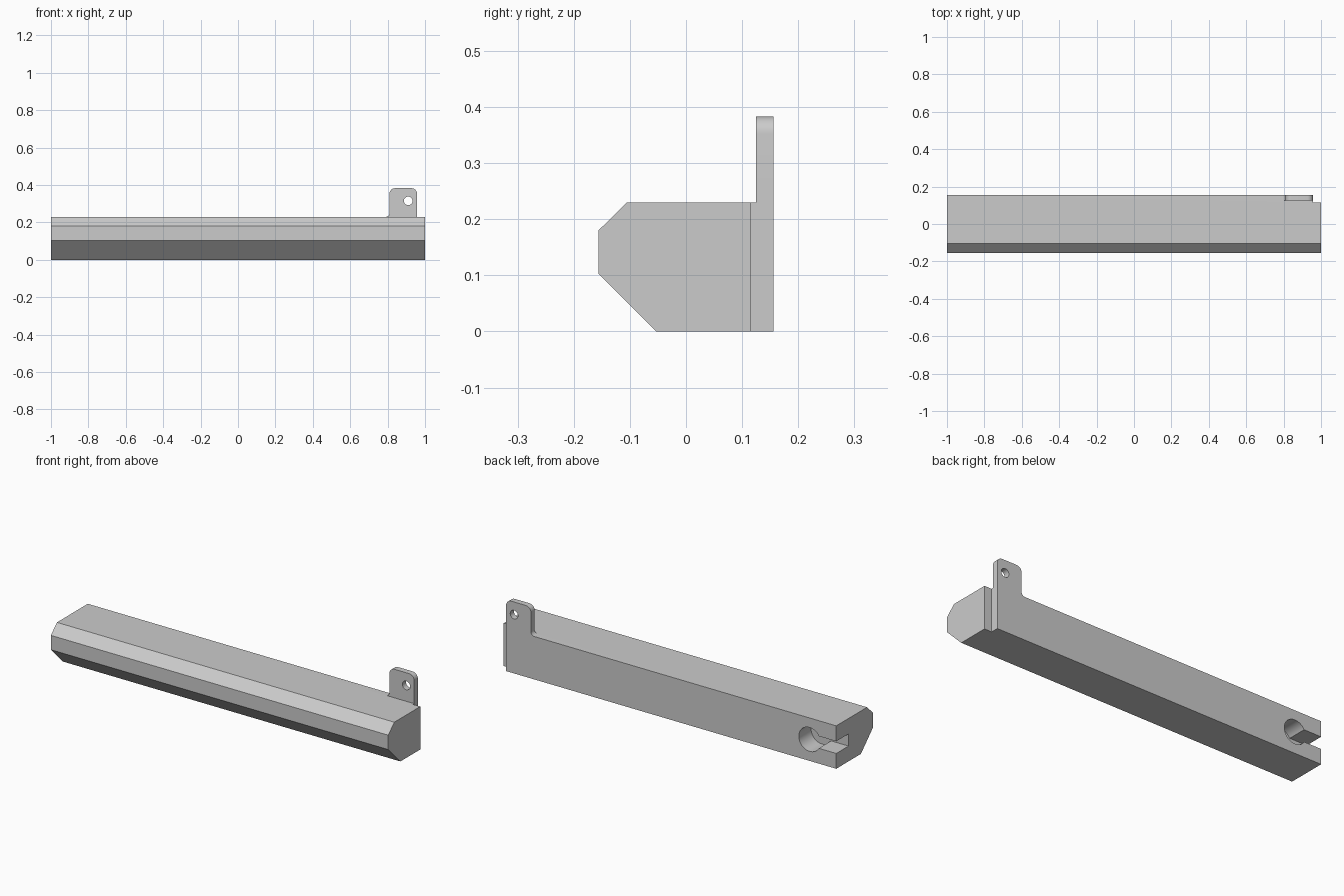
import bpy, bmesh
from math import sin, cos, pi
from mathutils import Vector

cube = bpy.data.objects.get("Cube")
if cube:
    bpy.data.objects.remove(cube, do_unlink=True)

grey = bpy.data.materials.new("plain grey")
grey.use_nodes = True
colour = (0.6, 0.6, 0.6, 1)
grey.diffuse_color = colour
grey.node_tree.nodes["Principled BSDF"].inputs["Base Color"].default_value = colour

BACK, TOP, NOTCH_X = 0.156, 0.23, 0.957


def prism(name, points, push):
    """Extrude a closed outline of 3D points along the push vector."""
    bm = bmesh.new()
    face = bm.faces.new([bm.verts.new(p) for p in points])
    moved = bmesh.ops.extrude_face_region(bm, geom=[face])["geom"]
    bmesh.ops.translate(bm, vec=Vector(push),
                        verts=[v for v in moved if isinstance(v, bmesh.types.BMVert)])
    bmesh.ops.recalc_face_normals(bm, faces=bm.faces)
    mesh = bpy.data.meshes.new(name)
    bm.to_mesh(mesh)
    bm.free()
    mesh.materials.append(grey)
    obj = bpy.data.objects.new(name, mesh)
    bpy.context.collection.objects.link(obj)
    return obj


def arc(cx, cz, r, start, end, steps=8):
    angles = [(start + (end - start) * i / steps) * pi / 180 for i in range(steps + 1)]
    return [(cx + r * cos(a), cz + r * sin(a)) for a in angles]


def slab(name, outline, y0, y1):
    """Extrude an x-z outline from y0 to y1."""
    return prism(name, [(x, y0, z) for x, z in outline], (0, y1 - y0, 0))


def box(x0, x1, z0, z1):
    return [(x0, z0), (x1, z0), (x1, z1), (x0, z1)]


# Long bar with chamfered front edges
profile = [(-0.156, 0.103), (-0.156, 0.18), (-0.105, TOP),
           (BACK, TOP), (BACK, 0), (-0.053, 0)]
bar = prism("mounting_bar", [(-1, y, z) for y, z in profile], (2, 0, 0))

# Upright tab with rounded top corners and a fillet at its foot
tab = slab("tab", [(0.79, 0.15), (NOTCH_X, 0.15)]
           + arc(NOTCH_X - 0.03, 0.353, 0.03, 0, 90)
           + arc(0.84, 0.353, 0.03, 90, 180)
           + arc(0.79, 0.25, 0.02, 0, -90), 0.125, BACK)

# Cutters: end notch, keyhole slot and bolt hole
notch = slab("notch_cutter", box(NOTCH_X, 1.1, -0.1, 0.5), 0.115, 0.3)
slot = slab("slot_cutter", box(-1.1, -0.85, 0.082, 0.147), 0.052, 0.3)
keyhole = slab("keyhole_cutter", arc(-0.842, 0.115, 0.064, 0, 352.5, 47), 0.052, 0.3)
bolt = slab("bolt_cutter", arc(0.91, 0.315, 0.023, 0, 348.75, 31), 0.1, 0.3)

bpy.context.view_layer.objects.active = bar
for tool, operation in [(tab, 'UNION'), (notch, 'DIFFERENCE'), (slot, 'DIFFERENCE'),
                        (keyhole, 'DIFFERENCE'), (bolt, 'DIFFERENCE')]:
    tool.hide_render = True
    mod = bar.modifiers.new(tool.name, 'BOOLEAN')
    mod.operation, mod.solver, mod.object = operation, 'EXACT', tool
    bpy.ops.object.modifier_apply(modifier=mod.name)
    bpy.data.objects.remove(tool, do_unlink=True)

bpy.ops.object.select_all(action='DESELECT')
bar.select_set(True)
bpy.ops.object.shade_smooth_by_angle(angle=pi / 6)
